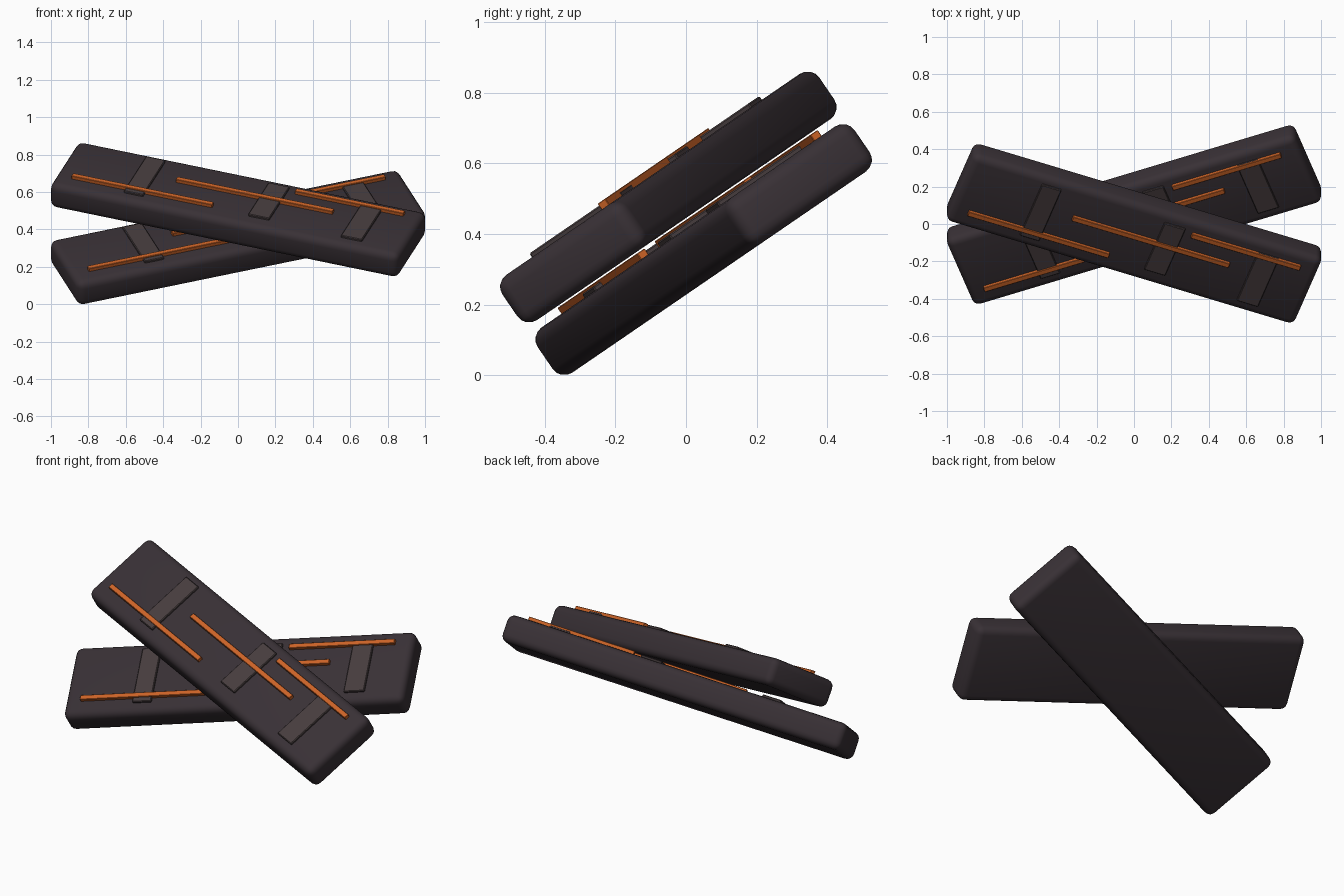
import bpy
import math
from mathutils import Matrix, Vector

if "Cube" in bpy.data.objects:
    bpy.data.objects.remove(bpy.data.objects["Cube"])

TILT = math.radians(34.4)      # lean of both planks about x
YAW = math.radians(20)         # crossing angle in the leaning plane
LENGTH, WIDTH, THICK = 1.984, 0.46, 0.155


def material(name, color):
    m = bpy.data.materials.new(name)
    m.diffuse_color = (*color, 1)
    m.use_nodes = True
    m.node_tree.nodes["Principled BSDF"].inputs["Base Color"].default_value = m.diffuse_color
    return m


CHAR = material("charcoal", (0.040, 0.030, 0.036))
ASH = material("ash", (0.062, 0.046, 0.048))
EMBER = material("ember", (0.60, 0.125, 0.02))


def box(name, frame, center, size, mat, bevel, segments):
    """Bevelled box placed in a plank's local frame."""
    bpy.ops.mesh.primitive_cube_add(size=1)
    ob = bpy.context.object
    ob.name = name
    ob.data.transform(Matrix.Diagonal((*size, 1)))
    ob.data.materials.append(mat)
    mod = ob.modifiers.new("bevel", 'BEVEL')
    mod.width = bevel
    mod.segments = segments
    bpy.ops.object.modifier_apply(modifier="bevel")
    bpy.ops.object.shade_smooth_by_angle(angle=math.radians(35))
    ob.matrix_world = frame @ Matrix.Translation(Vector(center))
    return ob


# position along plank, across plank, length
CRACKS = [(-0.498, -0.123, 0.80), (0.083, 0.037, 0.89), (0.582, 0.150, 0.617)]
# position along plank, across plank, size along, size across
PATCHES = [(-0.535, 0.01, 0.11, 0.35), (0.17, 0.015, 0.12, 0.32), (0.705, 0.0, 0.12, 0.33)]


def plank(prefix, center, yaw):
    frame = (Matrix.Translation(Vector(center)) @ Matrix.Rotation(TILT, 4, 'X')
             @ Matrix.Rotation(yaw, 4, 'Z'))
    # rounded plank body
    box(prefix + "_plank", frame, (0, 0, 0), (LENGTH, WIDTH, THICK), CHAR, 0.04, 4)
    # thin ash patches on the upper face
    for i, (p, q, a, b) in enumerate(PATCHES):
        box(f"{prefix}_ash_patch_{i + 1}", frame, (p, q, THICK / 2 + 0.001),
            (a, b, 0.024), ASH, 0.004, 1)
    # glowing strips along the grain
    for i, (p, q, l) in enumerate(CRACKS):
        box(f"{prefix}_ember_strip_{i + 1}", frame, (p, q, THICK / 2 + 0.004),
            (l, 0.028, 0.032), EMBER, 0.002, 1)


plank("lower", (0, 0.05, 0.356), YAW)
plank("upper", (0, -0.05, 0.505), -YAW)
